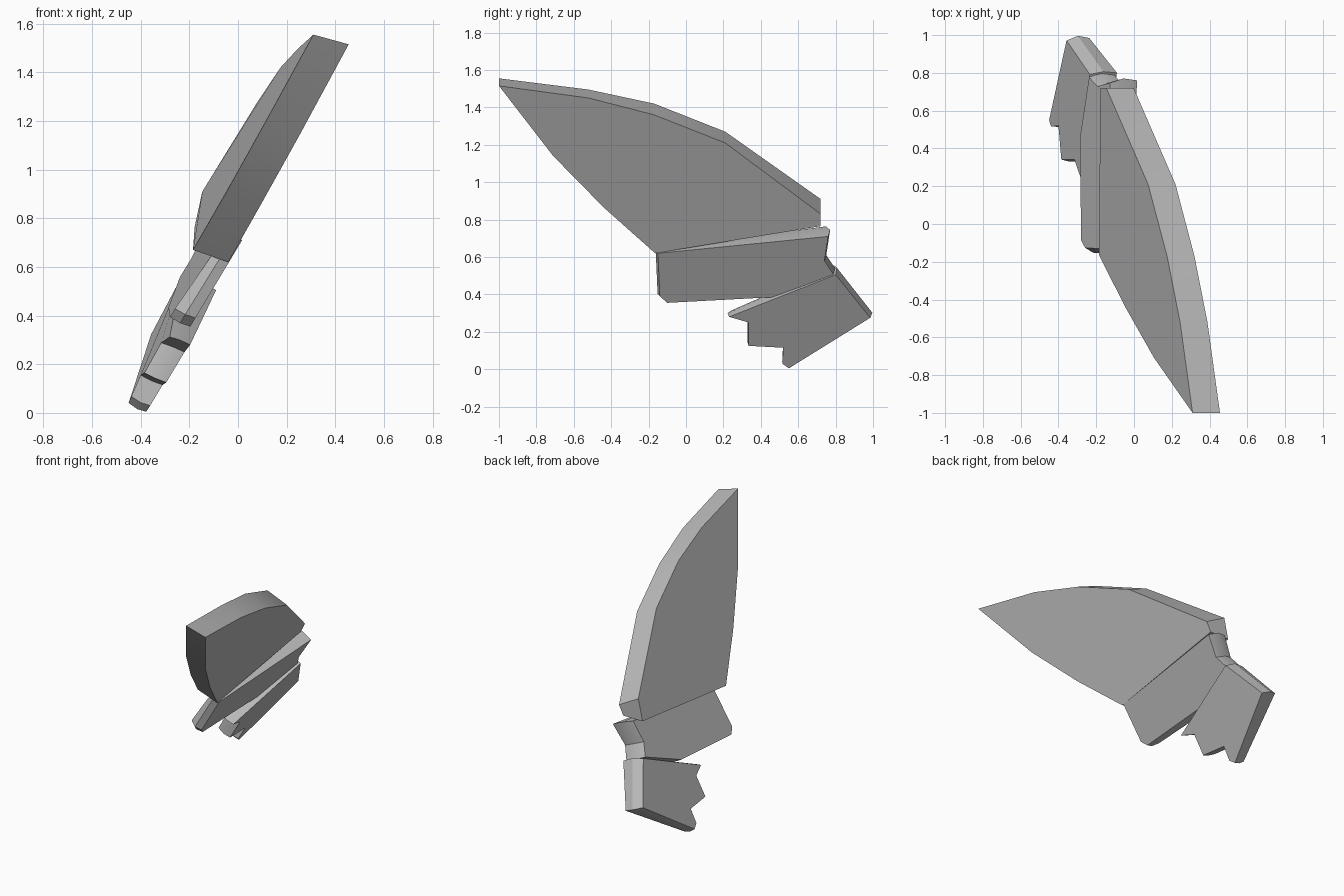
import bpy
import bmesh
import math

old = bpy.data.objects.get("Cube")
if old:
    bpy.data.objects.remove(old, do_unlink=True)

grey = bpy.data.materials.new("plain_grey")
grey.use_nodes = True
colour = (0.5, 0.5, 0.5, 1)
grey.diffuse_color = colour
grey.node_tree.nodes["Principled BSDF"].inputs["Base Color"].default_value = colour


def slab(name, outline, lean, offset, rings):
    """Loft an outline of (y, z, amount) across a leaning plane.

    lean gives x on the near face, offset the step to the far face,
    rings lists (fraction of the step, scale about the middle).
    """
    bm = bmesh.new()
    count = len(outline)
    cy = sum(p[0] for p in outline) / count
    cz = sum(p[1] for p in outline) / count
    loops = []
    for part, scale in rings:
        loop = []
        for y, z, amount in outline:
            dx, dz = offset(amount)
            loop.append(bm.verts.new((
                lean(y, z) + part * dx,
                cy + (y - cy) * scale,
                cz + (z - cz) * scale + part * dz)))
        loops.append(loop)
    bm.faces.new(loops[0])
    bm.faces.new(loops[-1][::-1])
    for a, b in zip(loops, loops[1:]):
        for i in range(count):
            j = (i + 1) % count
            bm.faces.new((a[i], b[i], b[j], a[j]))
    bmesh.ops.recalc_face_normals(bm, faces=bm.faces)
    mesh = bpy.data.meshes.new(name)
    bm.to_mesh(mesh)
    bm.free()
    mesh.materials.append(grey)
    obj = bpy.data.objects.new(name, mesh)
    bpy.context.collection.objects.link(obj)
    bpy.ops.object.select_all(action='DESELECT')
    obj.select_set(True)
    bpy.context.view_layer.objects.active = obj
    bpy.ops.object.shade_smooth_by_angle(angle=math.radians(25))
    return obj


def thick(amount):
    return -0.12 * amount, 0.05 * amount


bevelled = [(0, 1), (0.5, 1.025), (1, 0.97)]

# Long curved upper blade, amount is the rise of the far edge
slab("upper_blade",
     [(-1, 1.515, .04), (-.71, 1.14, .045), (-.44, .865, .045),
      (-.165, .62, .05), (.72, .765, 0), (.72, .83, .08),
      (.21, 1.21, .06), (-.17, 1.36, .06), (-.52, 1.45, .045)],
     lambda y, z: 0.32 + 0.486 * (z - 1.36) - 0.072 * (y + 0.17),
     lambda rise: (-0.145, rise),
     [(0, 1), (1, 1)])

# Straight middle plate
slab("middle_plate",
     [(-.15, .62, .6), (.76, .71, 1.2), (.74, .58, 1.1),
      (.79, .505, 1.1), (.46, .385, .9), (-.1, .355, .7), (-.14, .39, .7)],
     lambda y, z: -0.04 + 0.6 * (z - 0.615),
     thick, bevelled)

# Lower plate with three pointed teeth
slab("toothed_plate",
     [(.8, .505, 1.2), (.985, .275, 1), (.55, .005, .6), (.515, .03, .65),
      (.52, .115, .75), (.335, .125, .75), (.335, .25, .8), (.23, .28, .7)],
     lambda y, z: -0.09 + 0.6 * (z - 0.505) - 0.05 * (y - 0.8),
     thick, bevelled)
